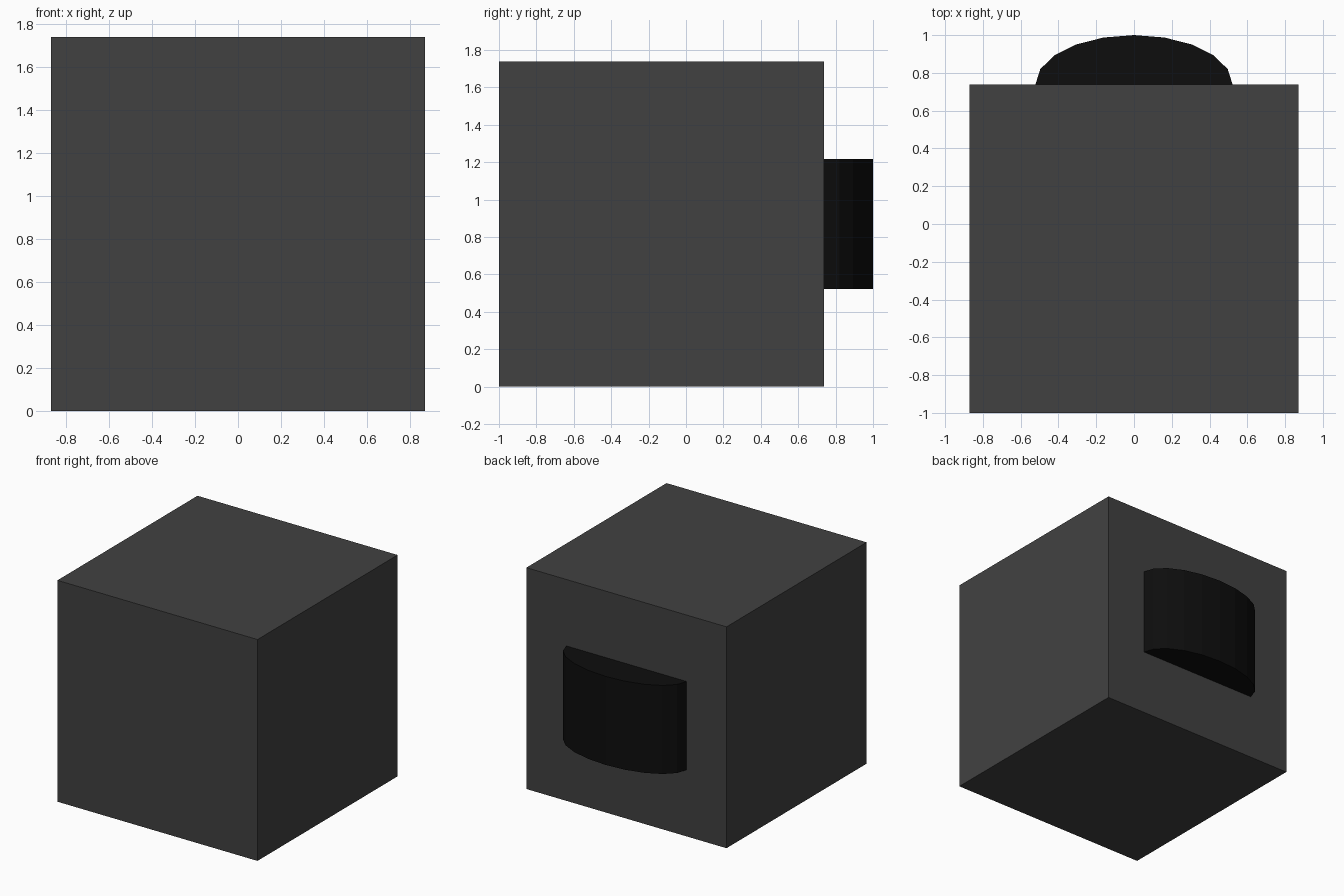
import bpy
from math import cos, sin, pi

if "Cube" in bpy.data.objects:
    bpy.data.objects.remove(bpy.data.objects["Cube"])

U = 2 / 2.3            # half-width of the cube body
BACK = -1 + 2 * U      # y of the cube's back face


def paint(obj, name, value):
    mat = bpy.data.materials.new(name)
    mat.diffuse_color = (value, value, value, 1)
    mat.use_nodes = True
    mat.node_tree.nodes["Principled BSDF"].inputs["Base Color"].default_value = mat.diffuse_color
    obj.data.materials.append(mat)


# Cube body
bpy.ops.mesh.primitive_cube_add(size=2 * U, location=(0, -1 + U, U))
body = bpy.context.object
body.name = "body"
paint(body, "dark_grey", 0.053)

# Half-elliptical bulge on the back: half of a 20-sided flattened cylinder
N = 10
arc = [(0.6 * U * cos(pi * i / N), BACK + 0.3 * U * sin(pi * i / N)) for i in range(N + 1)]
count = len(arc)
verts = [(x, y, z) for z in (0.6 * U, 1.4 * U) for x, y in arc]
faces = [(i, (i + 1) % count, (i + 1) % count + count, i + count) for i in range(count - 1)]
faces += [tuple(reversed(range(count))), tuple(range(count, 2 * count))]
mesh = bpy.data.meshes.new("back_bulge")
mesh.from_pydata(verts, [], faces)
bulge = bpy.data.objects.new("back_bulge", mesh)
bpy.context.collection.objects.link(bulge)
paint(bulge, "black", 0.004)
